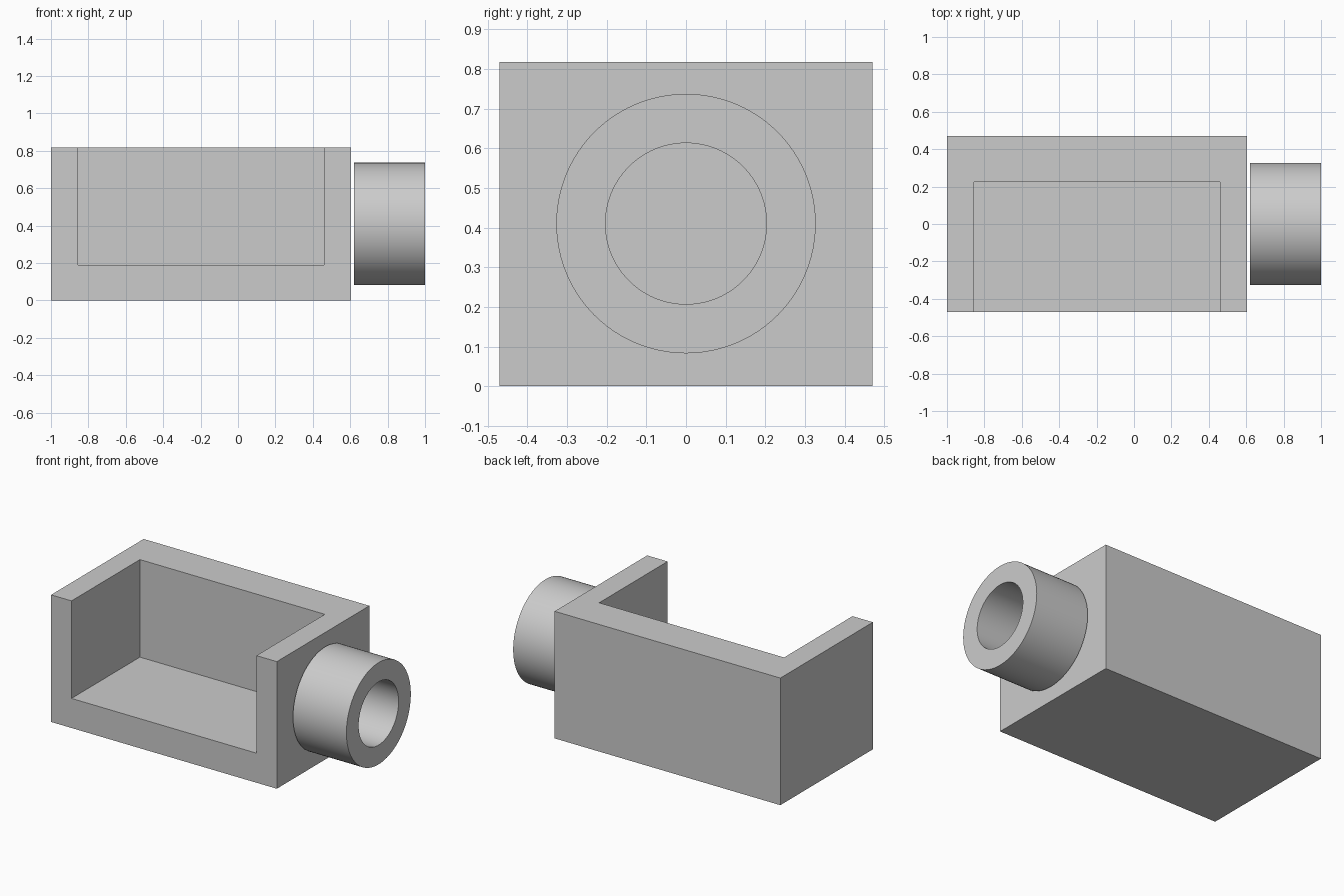
import bpy
import bmesh
import math
from mathutils import Vector, Matrix

default = bpy.data.objects.get("Cube")
if default:
    bpy.data.objects.remove(default, do_unlink=True)

# Single grey material
grey = bpy.data.materials.new("plain_grey")
grey.use_nodes = True
colour = (0.6, 0.6, 0.6, 1)
grey.diffuse_color = colour
grey.node_tree.nodes["Principled BSDF"].inputs["Base Color"].default_value = colour


def add_object(name, bm):
    bmesh.ops.recalc_face_normals(bm, faces=bm.faces)
    mesh = bpy.data.meshes.new(name)
    bm.to_mesh(mesh)
    bm.free()
    mesh.materials.append(grey)
    obj = bpy.data.objects.new(name, mesh)
    bpy.context.collection.objects.link(obj)
    return obj


def box(name, low, high):
    low, high = Vector(low), Vector(high)
    bm = bmesh.new()
    place = Matrix.Translation((low + high) / 2) @ Matrix.Diagonal((*(high - low), 1))
    bmesh.ops.create_cube(bm, size=1, matrix=place)
    return add_object(name, bm)


def activate(obj):
    bpy.ops.object.select_all(action="DESELECT")
    obj.select_set(True)
    bpy.context.view_layer.objects.active = obj


# Block with a pocket open to the front and the top
block = box("open_block", (-1, -0.47, 0), (0.605, 0.47, 0.817))
cutter = box("pocket_cutter", (-0.855, -0.7, 0.19), (0.46, 0.225, 1.1))
cutter.hide_render = True
cut = block.modifiers.new("pocket", "BOOLEAN")
cut.operation = "DIFFERENCE"
cut.solver = "EXACT"
cut.object = cutter
activate(block)
bpy.ops.object.modifier_apply(modifier=cut.name)
bpy.data.objects.remove(cutter, do_unlink=True)

# Hollow collar: a rectangular section turned about the x axis
axis_z, outer, inner = 0.41, 0.327, 0.203
bm = bmesh.new()
section = [(0.62, outer), (1, outer), (1, inner), (0.62, inner)]
verts = [bm.verts.new((x, 0, axis_z + r)) for x, r in section]
edges = [bm.edges.new((verts[i], verts[(i + 1) % 4])) for i in range(4)]
bmesh.ops.spin(bm, geom=verts + edges, cent=(0, 0, axis_z), axis=(1, 0, 0),
               angle=math.tau, steps=96, use_merge=True)
bmesh.ops.remove_doubles(bm, verts=bm.verts, dist=0.0001)
collar = add_object("hollow_collar", bm)
activate(collar)
bpy.ops.object.shade_smooth_by_angle(angle=math.radians(30))
